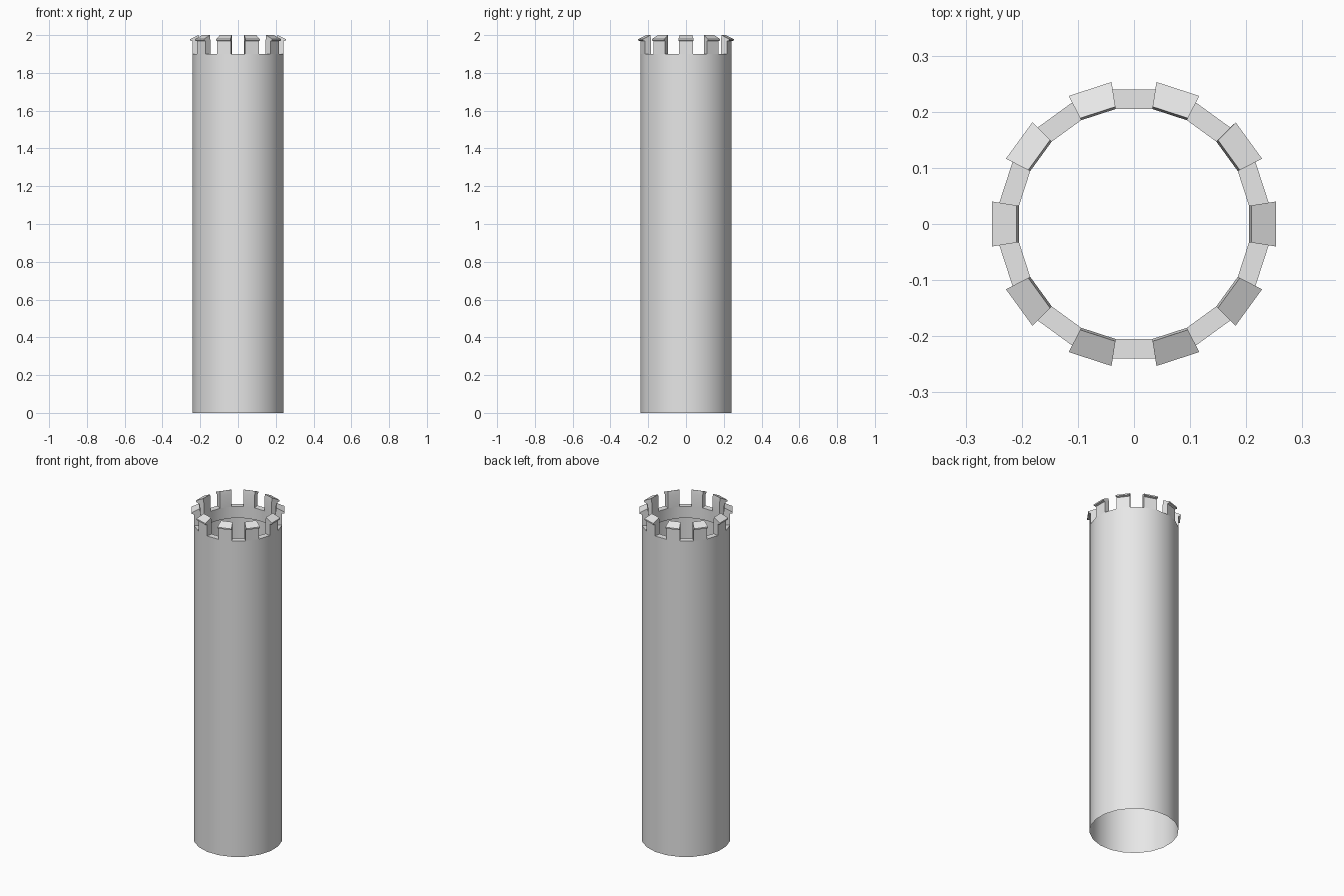
import bpy
import bmesh
from math import cos, sin, pi, radians

old = bpy.data.objects.get("Cube")
if old:
    bpy.data.objects.remove(old, do_unlink=True)

SIDES = 20
STEP = 2 * pi / SIDES
OUTER, INNER = 0.24, 0.205      # flat-to-centre radii
RIM, LIP = 1.9, 1.83            # wall top and bottom of the inner lip

stone = bpy.data.materials.new("light_grey_stone")
stone.use_nodes = True
grey = (0.8, 0.8, 0.8, 1)
stone.diffuse_color = grey
stone.node_tree.nodes["Principled BSDF"].inputs["Base Color"].default_value = grey


def corner(bm, radius, z, edge):
    """Vertex on a polygon corner, given the flat-to-centre radius."""
    r = radius / cos(STEP / 2)
    a = (edge - 0.5) * STEP
    return bm.verts.new((r * cos(a), r * sin(a), z))


def finish(bm, name):
    bmesh.ops.remove_doubles(bm, verts=bm.verts, dist=0.0001)
    mesh = bpy.data.meshes.new(name)
    bm.to_mesh(mesh)
    bm.free()
    mesh.materials.append(stone)
    obj = bpy.data.objects.new(name, mesh)
    bpy.context.collection.objects.link(obj)
    bpy.ops.object.select_all(action="DESELECT")
    obj.select_set(True)
    bpy.context.view_layer.objects.active = obj
    bpy.ops.object.shade_smooth_by_angle(angle=radians(30))


# Open tower shell with a thick lip round the top; rim faces only in the gaps
bm = bmesh.new()
profile = [(OUTER, 0), (OUTER, RIM), (INNER, RIM), (INNER, LIP), (OUTER, LIP)]
for i in range(SIDES):
    a = [corner(bm, r, z, i) for r, z in profile]
    b = [corner(bm, r, z, i + 1) for r, z in profile]
    for k in range(len(profile) - 1):
        if k == 1 and i % 2 == 0:
            continue
        bm.faces.new((a[k], b[k], b[k + 1], a[k + 1]))
finish(bm, "tower_wall")

# Battlements with sloping, overhanging caps on every second side
bm = bmesh.new()
profile = [(OUTER, RIM), (OUTER, 1.968), (0.253, 1.971), (0.253, 1.979),
           (0.209, 2.0), (INNER, 1.975), (INNER, RIM)]
for i in range(0, SIDES, 2):
    a = [corner(bm, r, z, i) for r, z in profile]
    b = [corner(bm, r, z, i + 1) for r, z in profile]
    for k in range(len(profile) - 1):
        bm.faces.new((a[k], b[k], b[k + 1], a[k + 1]))
    bm.faces.new(a)
    bm.faces.new(b[::-1])
finish(bm, "battlements")
